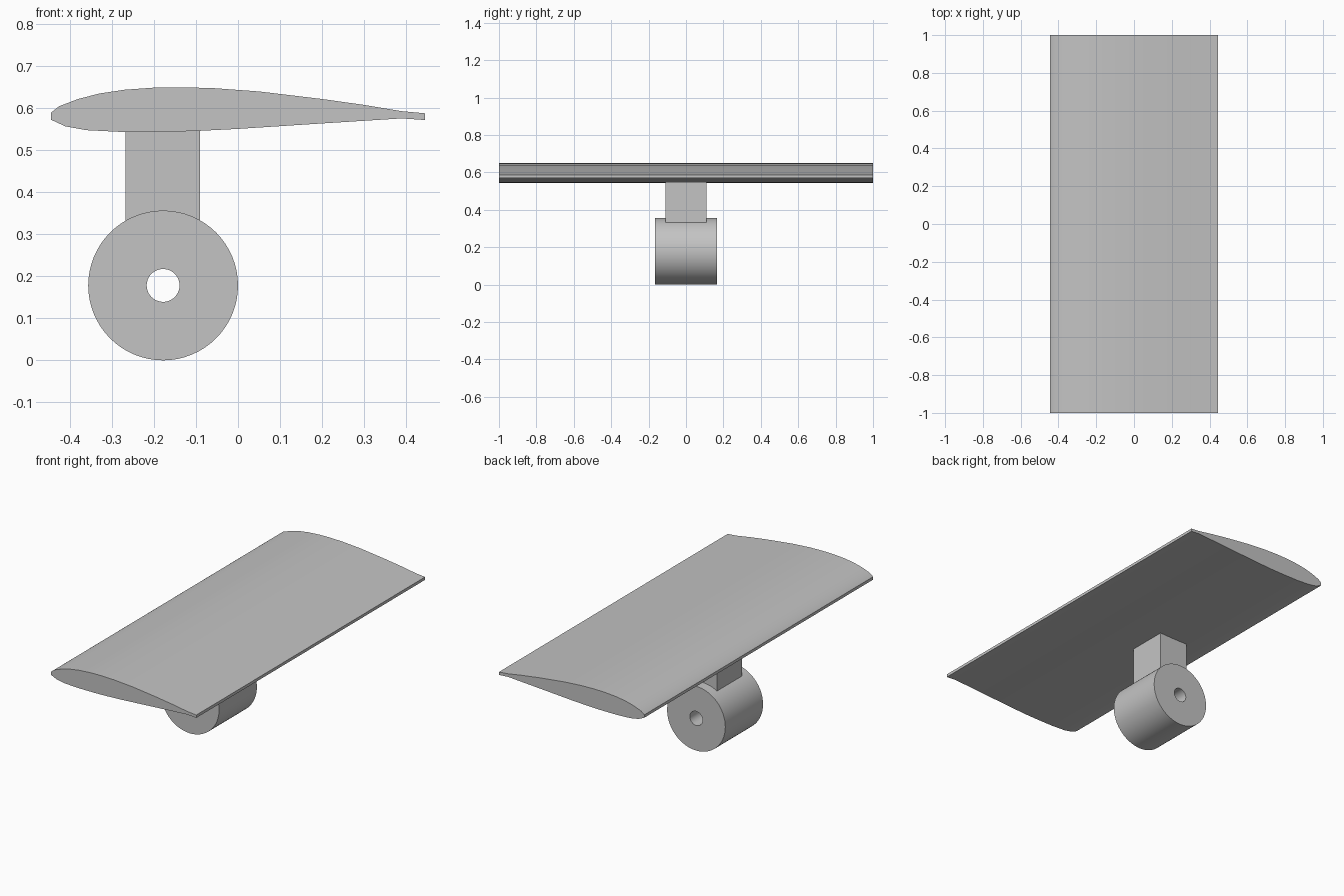
import bpy, bmesh, math

if "Cube" in bpy.data.objects:
    bpy.data.objects.remove(bpy.data.objects["Cube"], do_unlink=True)

grey = bpy.data.materials.new("light_grey")
grey.use_nodes = True
grey.diffuse_color = (0.55, 0.55, 0.55, 1)
grey.node_tree.nodes["Principled BSDF"].inputs["Base Color"].default_value = grey.diffuse_color


def finish(bm, name, smooth_angle=None):
    bmesh.ops.recalc_face_normals(bm, faces=bm.faces)
    mesh = bpy.data.meshes.new(name)
    bm.to_mesh(mesh)
    bm.free()
    mesh.materials.append(grey)
    obj = bpy.data.objects.new(name, mesh)
    bpy.context.collection.objects.link(obj)
    if smooth_angle:
        bpy.ops.object.select_all(action='DESELECT')
        obj.select_set(True)
        bpy.context.view_layer.objects.active = obj
        bpy.ops.object.shade_smooth_by_angle(angle=math.radians(smooth_angle))
    return obj


def extrude_profile(name, points, half_depth, smooth_angle=None):
    """Extrude an (x, z) outline along y, centred on y = 0."""
    bm = bmesh.new()
    face = bm.faces.new([bm.verts.new((x, -half_depth, z)) for x, z in points])
    new = bmesh.ops.extrude_face_region(bm, geom=[face])["geom"]
    verts = [v for v in new if isinstance(v, bmesh.types.BMVert)]
    bmesh.ops.translate(bm, verts=verts, vec=(0, 2 * half_depth, 0))
    return finish(bm, name, smooth_angle)


# Wing: airfoil section with blunt leading and trailing edges
upper = [(-0.445, 0.588), (-0.425, 0.604), (-0.38, 0.621), (-0.33, 0.634),
         (-0.27, 0.643), (-0.2, 0.648), (-0.14, 0.649), (-0.06, 0.647),
         (0.05, 0.639), (0.2, 0.621), (0.3, 0.607), (0.39, 0.592), (0.445, 0.587)]
lower = [(0.445, 0.571), (0.39, 0.575), (0.2, 0.563), (0.0, 0.55), (-0.1, 0.545),
         (-0.18, 0.543), (-0.28, 0.543), (-0.36, 0.547), (-0.41, 0.556), (-0.445, 0.572)]
extrude_profile("wing", upper + lower, 1.0, 30)

# Strut: square post from the roller up into the wing
left, right, foot, head = -0.267, -0.09, 0.325, 0.56
extrude_profile("strut", [(left, foot), (right, foot), (right, head), (left, head)], 0.11)

# Roller: drum with a bore along y
SEGMENTS, RADIUS, BORE, HALF = 64, 0.178, 0.039, 0.165
bm = bmesh.new()
section = [(RADIUS, -HALF), (RADIUS, HALF), (BORE, HALF), (BORE, -HALF)]
rings = []
for i in range(SEGMENTS):
    a = math.tau * i / SEGMENTS
    rings.append([bm.verts.new((r * math.cos(a) - RADIUS, y, r * math.sin(a) + RADIUS))
                  for r, y in section])
for i, ring in enumerate(rings):
    following = rings[(i + 1) % SEGMENTS]
    for j in range(4):
        k = (j + 1) % 4
        bm.faces.new((ring[j], ring[k], following[k], following[j]))
finish(bm, "roller", 30)
